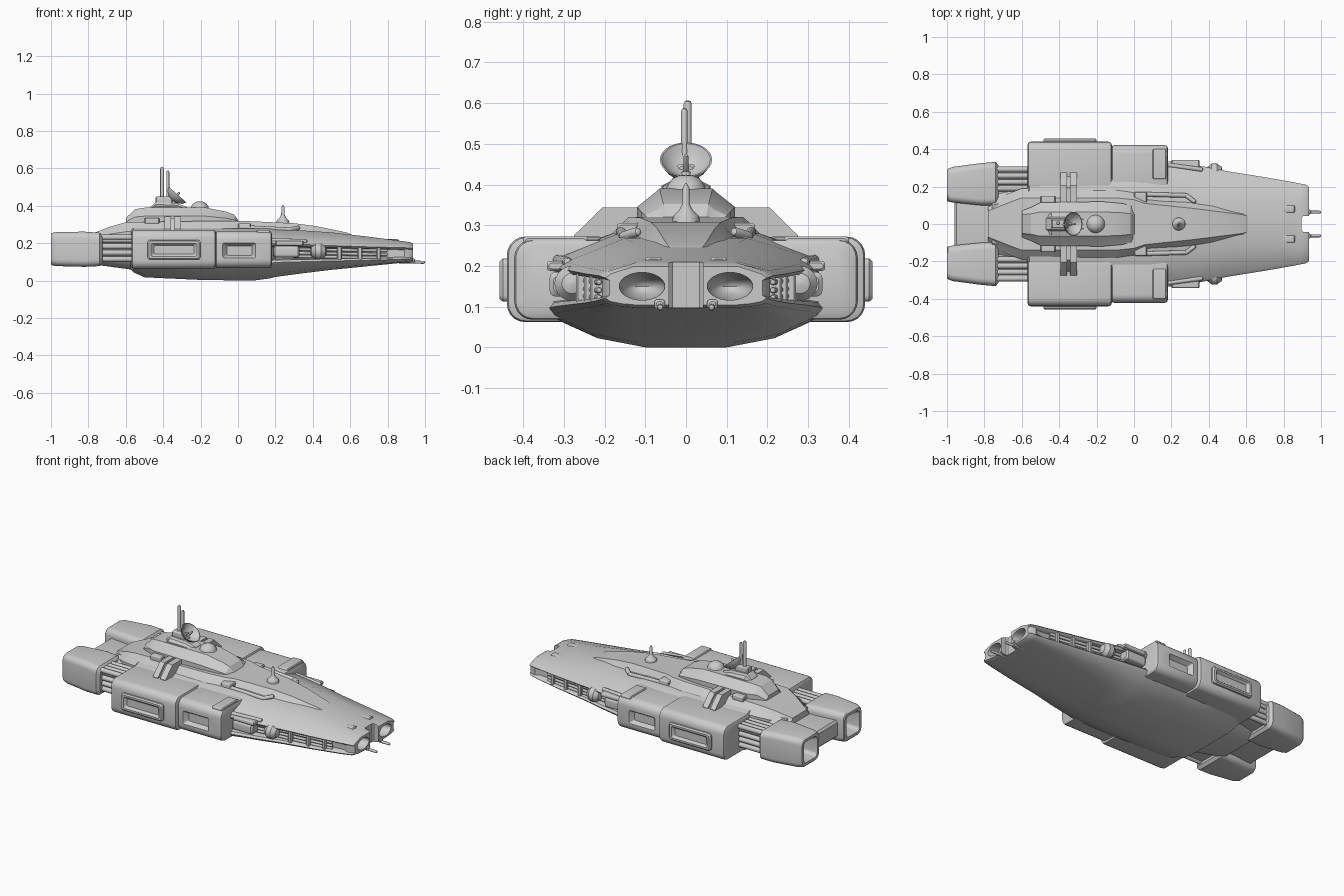
import bpy, bmesh, math
from mathutils import Vector


def finish(name, bm, mirror=False, angle=32):
    bmesh.ops.recalc_face_normals(bm, faces=bm.faces)
    me = bpy.data.meshes.new(name)
    bm.to_mesh(me)
    bm.free()
    ob = bpy.data.objects.new(name, me)
    bpy.context.collection.objects.link(ob)
    bpy.ops.object.select_all(action='DESELECT')
    bpy.context.view_layer.objects.active = ob
    ob.select_set(True)
    if mirror:
        m = ob.modifiers.new("mirror", 'MIRROR')
        m.use_axis = (False, True, False)
        m.use_mirror_merge = False
        bpy.ops.object.modifier_apply(modifier=m.name)
    bpy.ops.object.shade_smooth_by_angle(angle=math.radians(angle))
    return ob


def loft(name, rings, mirror=False, angle=32):
    bm = bmesh.new()
    rows = [[bm.verts.new(p) for p in r] for r in rings]
    n = len(rows[0])
    for a, b in zip(rows, rows[1:]):
        for i in range(n):
            bm.faces.new((a[i], a[(i + 1) % n], b[(i + 1) % n], b[i]))
    bm.faces.new(rows[0])
    bm.faces.new(rows[-1])
    return finish(name, bm, mirror, angle)


def rrect(a0, a1, b0, b1, r, n=5):
    pts = []
    for k, (a, b) in enumerate(((a1 - r, b1 - r), (a0 + r, b1 - r), (a0 + r, b0 + r), (a1 - r, b0 + r))):
        for i in range(n + 1):
            t = math.pi / 2 * (k + i / n)
            pts.append((a + r * math.cos(t), b + r * math.sin(t)))
    return pts


def xring(x, y0, y1, z0, z1, r):
    return [(x, a, b) for a, b in rrect(y0, y1, z0, z1, r)]


def yring(y, x0, x1, z0, z1, r):
    return [(a, y, b) for a, b in rrect(x0, x1, z0, z1, r)]


def trap(name, secs):
    # sections: x, bottom half width, top half width, bottom z, top z
    rings = []
    for x, wb, wt, zb, zt in secs:
        s = [(wb, zb), (wb, zb + .55 * (zt - zb)), (wt + .25 * (wb - wt), zt - .012), (wt, zt)]
        rings.append([(x, y, z) for y, z in s] + [(x, -y, z) for y, z in reversed(s)])
    return loft(name, rings, angle=25)


def lathe(name, prof, loc, axis=(0, 0, 1), mirror=False, n=20):
    q = Vector((0, 0, 1)).rotation_difference(Vector(axis).normalized())
    rings = [[q @ Vector((r * math.cos(i * math.tau / n), r * math.sin(i * math.tau / n), z)) + Vector(loc)
              for i in range(n)] for r, z in prof]
    return loft(name, rings, mirror)


def rod(name, p, q, r, mirror=False):
    d = Vector(q) - Vector(p)
    h = d.length
    return lathe(name, [(r, 0), (r, h - r), (r * .75, h - r * .3), (r * .2, h)], p, d, mirror, 12)


def box(name, x0, x1, y0, y1, z0, z1, mirror=True, r=.008):
    e = r * .6
    return loft(name, [xring(x0, y0 + e, y1 - e, z0 + e, z1 - e, r), xring(x0 + e, y0, y1, z0, z1, r),
                       xring(x1 - e, y0, y1, z0, z1, r), xring(x1, y0 + e, y1 - e, z0 + e, z1 - e, r)], mirror)


def cut(ob, cutter):
    m = ob.modifiers.new("cut", 'BOOLEAN')
    m.operation, m.solver, m.object = 'DIFFERENCE', 'EXACT', cutter
    bpy.ops.object.select_all(action='DESELECT')
    bpy.context.view_layer.objects.active = ob
    ob.select_set(True)
    bpy.ops.object.modifier_apply(modifier=m.name)
    bpy.data.objects.remove(cutter)
    bpy.ops.object.shade_smooth_by_angle(angle=math.radians(32))


# Main hull: x, half width, deck half width, keel half width, z keel, low edge, high edge, deck, trench depth
hull_secs = [
    (-.76, .17, .10, .10, .085, .11, .22, .25, 0), (-.575, .20, .15, .12, .06, .09, .23, .28, 0),
    (-.56, .29, .18, .15, .045, .075, .23, .28, 0), (-.50, .32, .18, .12, .018, .07, .23, .28, 0),
    (-.20, .33, .18, .11, .004, .07, .23, .28, 0), (.08, .335, .18, .10, 0, .075, .22, .28, 0),
    (.17, .335, .17, .12, .012, .08, .215, .278, 0), (.20, .335, .16, .13, .02, .085, .212, .275, .05),
    (.35, .312, .15, .14, .04, .09, .205, .268, .05), (.50, .282, .13, .15, .058, .095, .198, .258, .045),
    (.70, .25, .11, .15, .078, .10, .19, .235, .035), (.86, .222, .12, .14, .094, .106, .185, .214, .02),
    (.89, .216, .12, .13, .096, .108, .184, .210, 0), (.92, .21, .13, .13, .098, .11, .182, .206, 0),
    (.935, .198, .13, .12, .104, .115, .177, .198, 0)]
rings = []
for x, w, t, b, zb, zl, zu, zt, d in hull_secs:
    h = zu - zl
    s = [(b, zb), ((b + w) / 2, zb + .3 * (zl - zb)), (w - .012, zl - .002), (w, zl + .1 * h), (w - .01, zl + .2 * h),
         (w - .01 - d, zl + .25 * h), (w - .01 - d, zl + .75 * h), (w - .01, zl + .8 * h), (w, zl + .9 * h),
         (w - .015, zu + .004), (t, zt)]
    rings.append([(x, y, z) for y, z in s] + [(x, -y, z) for y, z in reversed(s)])
hull = loft("main_hull", rings)
# Bow intakes and centre notch
for s in (-1, 1):
    bm = bmesh.new()
    bmesh.ops.create_uvsphere(bm, u_segments=24, v_segments=14, radius=1)
    for v in bm.verts:
        v.co = (.935 + .12 * v.co.x, s * .108 + .056 * v.co.y, .15 + .034 * v.co.z)
    cut(hull, finish("intake_cutter", bm))
cut(hull, box("notch_cutter", .895, 1.1, -.042, .042, .05, .3, False, .015))
rod("bow_prong", (.86, .063, .101), (1, .063, .098), .008, True)
box("bow_jaw", .84, .945, .052, .078, .094, .118)

# Stern block and engines with hollow exhausts
box("stern_block", -.96, -.7, -.14, .14, .11, .215, False, .02)
loft("engine", [
    xring(-.725, .12, .315, .095, .24, .03), xring(-.74, .10, .332, .078, .256, .035),
    xring(-.82, .10, .325, .074, .262, .035), xring(-.97, .115, .305, .078, .26, .035),
    xring(-.995, .12, .295, .082, .255, .035), xring(-1, .126, .29, .088, .25, .032),
    xring(-1, .142, .274, .104, .234, .025), xring(-.98, .15, .266, .112, .226, .022),
    xring(-.88, .16, .256, .122, .216, .02)], True)
# Exposed pipes between engines and side modules
box("pipe_core", -.74, -.56, .14, .275, .11, .225)
for i in range(4):
    rod("engine_pipe_top", (-.75, .19 + i * .034, .232), (-.55, .19 + i * .034, .232), .015, True)
    rod("engine_pipe_side", (-.75, .285, .115 + i * .034), (-.55, .285, .115 + i * .034), .015, True)


# Side modules
def module(name, x0, x1, y1, z0, z1):
    return loft(name, [xring(x0, .17, y1 - .02, z0 + .015, z1 - .015, .035), xring(x0 + .006, .17, y1 - .004, z0 + .003, z1 - .003, .042),
                       xring(x0 + .018, .17, y1, z0, z1, .045), xring(x1 - .018, .17, y1, z0, z1, .045),
                       xring(x1 - .006, .17, y1 - .004, z0 + .003, z1 - .003, .042),
                       xring(x1, .17, y1 - .02, z0 + .015, z1 - .015, .035)], True)


module("rear_module", -.57, -.118, .44, .062, .272)
fore = module("fore_module", -.122, .182, .422, .068, .265)
for s in (-1, 1):
    cut(fore, loft("window_cutter", [yring(s * .395, -.06, .075, .135, .185, .006), yring(s * .43, -.088, .1, .117, .207, .01)]))
loft("rear_module_panel", [
    yring(.42, -.485, -.2, .112, .218, .015), yring(.45, -.485, -.2, .112, .218, .015),
    yring(.458, -.477, -.208, .119, .211, .013), yring(.458, -.465, -.22, .13, .2, .01),
    yring(.443, -.45, -.235, .142, .188, .008)], True)
box("module_ridge", .1, .172, .24, .4, .24, .272)

# Trench equipment along the bow flanks
box("trench_block", .19, .33, .25, .335, .125, .185, r=.015)
for i, z in enumerate((.13, .148, .168)):
    rod("trench_pipe", (.3, .278, z), (.8, .213, z - .008), .008, True)
lathe("flank_pod", [(.002, -.045), (.025, -.038), (.043, -.015), (.043, .015), (.025, .038), (.002, .045)],
      (.43, .28, .157), (1, 0, 0), True)
for x, y in ((.53, .262), (.64, .243), (.74, .228)):
    box("trench_bracket", x, x + .025, y - .05, y + .008, .108, .185)
box("flank_fairing", .2, .35, .27, .342, .188, .212)
rod("flank_edge_pipe", (.18, .315, .215), (.37, .29, .21), .012, True)

# Decks and tower
trap("upper_deck", [(-.78, .09, .07, .2, .252), (-.68, .16, .11, .2, .29), (-.6, .19, .14, .2, .312),
                    (-.1, .195, .14, .2, .32), (.0, .18, .13, .2, .32), (.06, .14, .11, .2, .318),
                    (.3, .125, .085, .2, .307), (.42, .11, .07, .2, .291), (.58, .075, .05, .2, .258), (.61, .06, .04, .2, .245)])
trap("bridge_tower", [(-.6, .07, .05, .29, .335), (-.55, .09, .055, .29, .382), (-.5, .115, .065, .29, .39),
                      (-.17, .12, .065, .29, .39), (-.06, .11, .06, .29, .368), (-.02, .10, .055, .29, .352), (.005, .085, .05, .29, .318)])
trap("tower_cap", [(-.47, .045, .03, .37, .392), (-.44, .06, .03, .37, .42), (-.33, .06, .03, .37, .415), (-.27, .045, .025, .37, .392)])
box("tower_side_block", -.5, -.42, .1, .15, .3, .335)
box("deck_locker", .0, .07, .105, .17, .25, .305)
rod("deck_pipe_rear", (.02, .16, .285), (.29, .152, .272), .012, True)
rod("deck_pipe_bend", (.28, .152, .273), (.33, .115, .285), .012, True)
box("bow_deck_rib", .6, .86, .06, .1, .2, .222)

# Saddle bands over the deck
for x0, x1, e in ((-.392, -.358, 0), (-.362, -.338, -.012), (-.342, -.305, 0)):
    s = [(.275, .22), (.275 + e, .275 + e), (.205 + e, .344 + e), (.14, .344 + e)]
    loft("saddle_band", [[(x, y, z) for y, z in s] + [(x, -y, z) for y, z in reversed(s)] for x in (x0, x1)])

# Masts, dish, dome and fore antenna
rod("tall_mast", (-.406, .004, .4), (-.406, .004, .607), .01)
rod("short_mast", (-.375, -.004, .4), (-.375, -.004, .588), .008)
box("mast_foot", -.44, -.35, -.022, .022, .4, .45, False)
lathe("dish", [(.006, -.032), (.03, -.026), (.053, -.008), (.064, .012), (.06, .012), (.048, -.004), (.026, -.02), (.004, -.025)],
      (-.332, 0, .452), (.66, 0, .75), n=28)
rod("dish_feed", (-.35, 0, .43), (-.312, 0, .473), .006)
rod("dish_post", (-.345, 0, .39), (-.345, 0, .435), .016)
lathe("sensor_dome", [(.05, 0), (.046, .014), (.034, .03), (.018, .038), (.003, .04)], (-.205, 0, .384))
lathe("fore_antenna", [(.036, 0), (.032, .02), (.016, .036), (.009, .05), (.008, .09), (.002, .102)], (.24, 0, .302))
